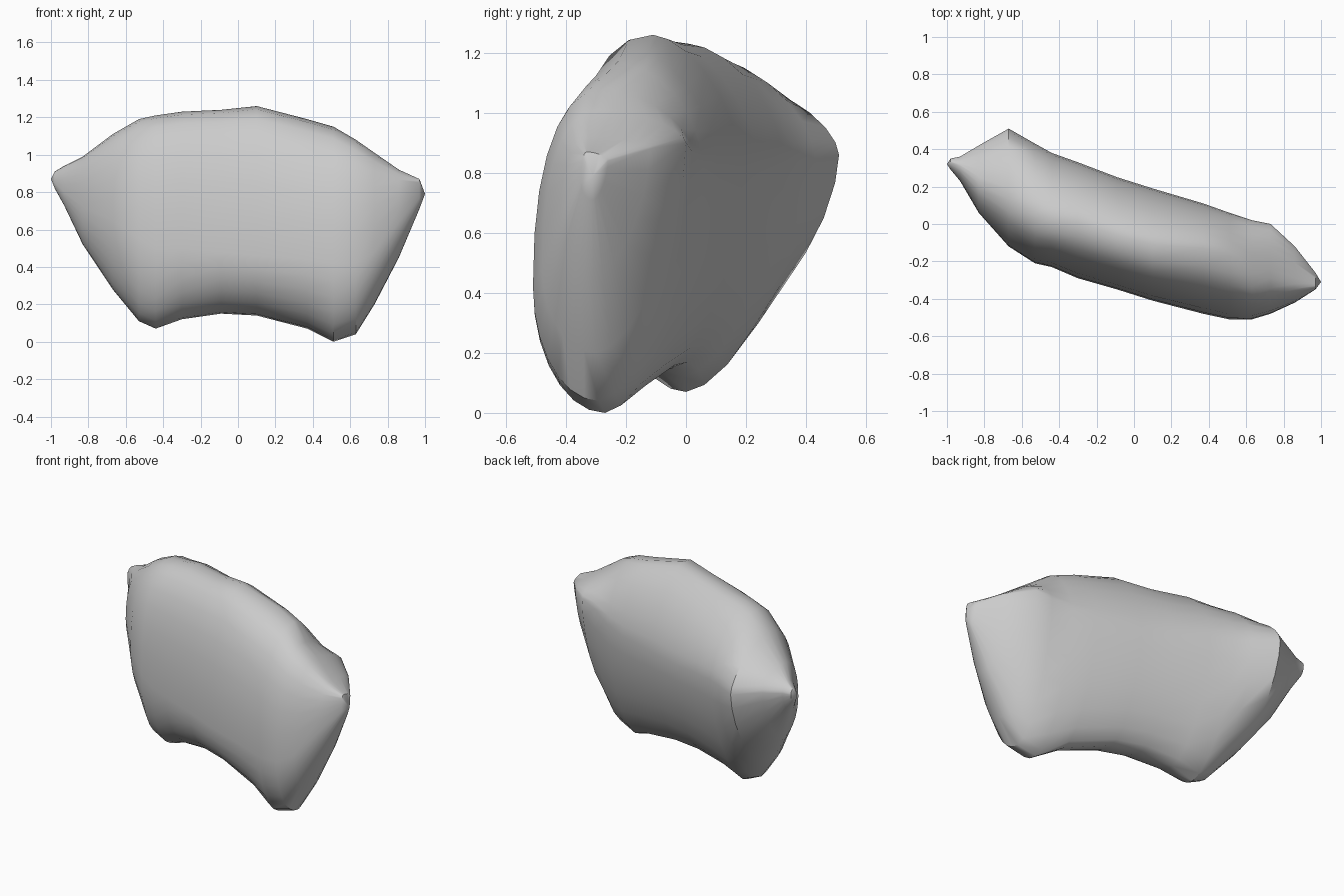
import bpy
import bmesh
from math import cos, sin, pi

default_cube = bpy.data.objects.get("Cube")
if default_cube:
    bpy.data.objects.remove(default_cube, do_unlink=True)

# Material
stone_grey = bpy.data.materials.new("stone_grey")
stone_grey.use_nodes = True
colour = (0.6, 0.6, 0.6, 1)
stone_grey.diffuse_color = colour
stone_grey.node_tree.nodes["Principled BSDF"].inputs["Base Color"].default_value = colour

# Cross-sections along x: x, then (y, z) of the front, top, back and bottom extremes
SECTIONS = [
    (-.98, .29, .85, .33, .91, .35, .88, .32, .82),
    (-.93, .23, .8, .31, .94, .36, .88, .28, .73),
    (-.83, .06, .72, .22, .99, .42, .88, .2, .52),
    (-.67, -.12, .65, .13, 1.11, .51, .86, .08, .28),
    (-.53, -.21, .55, .06, 1.19, .43, .85, 0, .11),
    (-.44, -.23, .5, .03, 1.21, .38, .84, 0, .07),
    (-.3, -.29, .5, .01, 1.23, .33, .83, -.01, .12),
    (-.09, -.35, .48, -.06, 1.24, .25, .8, -.04, .15),
    (.1, -.41, .46, -.11, 1.26, .19, .8, -.08, .14),
    (.37, -.48, .44, -.13, 1.19, .11, .8, -.18, .07),
    (.51, -.51, .42, -.17, 1.15, .06, .82, -.27, 0),
    (.63, -.51, .42, -.27, 1.08, .02, .87, -.29, .04),
    (.73, -.48, .48, -.29, 1.01, 0, .9, -.3, .2),
    (.86, -.42, .64, -.32, .92, -.12, .88, -.31, .45),
    (.97, -.35, .77, -.33, .87, -.26, .84, -.31, .71),
]
TIPS = ((-1, .32, .87), (1, -.31, .79))
STEPS = 7


def quarter(side, pole, fullness, from_side):
    """Rounded arc between a side extreme and a top or bottom extreme."""
    arc = []
    for i in range(STEPS):
        t = i / STEPS * pi / 2
        if not from_side:
            t = pi / 2 - t
        across = max(cos(t), 0) ** (2 / fullness)
        along = max(sin(t), 0) ** (2 / fullness)
        arc.append((pole[0] + (side[0] - pole[0]) * across,
                    side[1] + (pole[1] - side[1]) * along))
    return arc


def ring(section):
    front, top, back, bottom = (section[i:i + 2] for i in range(1, 9, 2))
    return (quarter(front, top, 2.3, True) + quarter(back, top, 1.65, False)
            + quarter(back, bottom, 1.65, True) + quarter(front, bottom, 2.0, False))


# Boulder body: loft the cross-sections and close both ends at a tip
bm = bmesh.new()
rings = [[bm.verts.new((s[0], y, z)) for y, z in ring(s)] for s in SECTIONS]
count = STEPS * 4
for a, b in zip(rings, rings[1:]):
    for i in range(count):
        j = (i + 1) % count
        bm.faces.new((a[i], a[j], b[j], b[i]))
for tip, end in zip(TIPS, (rings[0], rings[-1])):
    point = bm.verts.new(tip)
    for i in range(count):
        bm.faces.new((point, end[i], end[(i + 1) % count]))
bmesh.ops.recalc_face_normals(bm, faces=bm.faces)

mesh = bpy.data.meshes.new("boulder")
bm.to_mesh(mesh)
bm.free()
mesh.materials.append(stone_grey)
boulder = bpy.data.objects.new("boulder", mesh)
bpy.context.collection.objects.link(boulder)

# Smooth rounded faces, keeping the ridges crisp
bpy.ops.object.select_all(action="DESELECT")
boulder.select_set(True)
bpy.context.view_layer.objects.active = boulder
bpy.ops.object.shade_smooth_by_angle(angle=pi / 5)
